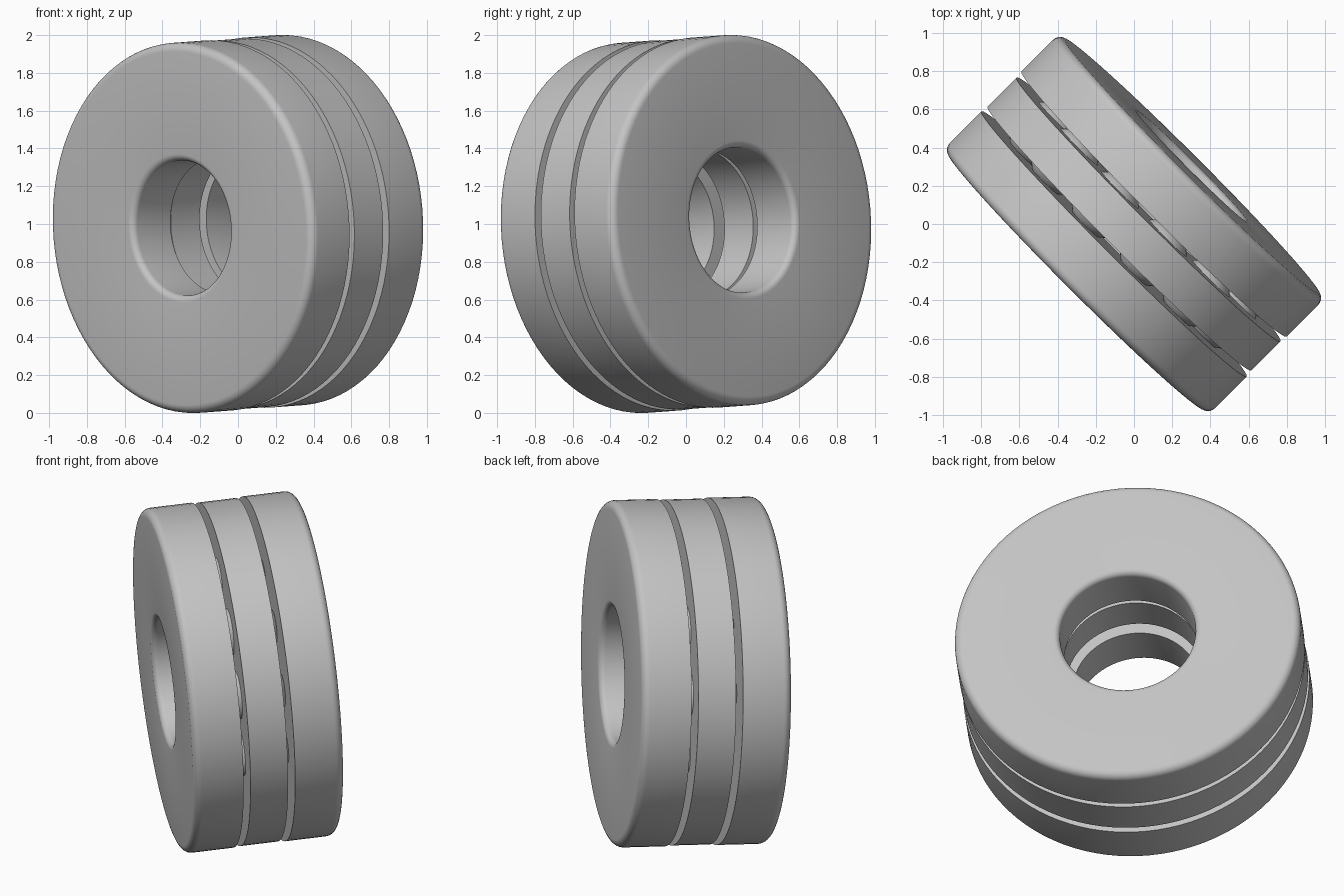
import bpy
import bmesh
from math import sin, cos, pi, radians
from mathutils import Matrix, Vector

cube = bpy.data.objects.get("Cube")
if cube:
    bpy.data.objects.remove(cube)

steel = bpy.data.materials.new("steel grey")
steel.use_nodes = True
colour = (0.55, 0.55, 0.55, 1)
steel.diffuse_color = colour
steel.node_tree.nodes["Principled BSDF"].inputs["Base Color"].default_value = colour

# Bearing axis: runs diagonally to the back left, tilted slightly upward
TILT = radians(3)
axis = Vector((cos(TILT) * cos(pi / 4), cos(TILT) * sin(pi / 4), sin(TILT)))
PLACE = Matrix.Translation((0, 0, 1)) @ axis.to_track_quat("Z", "Y").to_matrix().to_4x4()

OUTER = 0.982
HALF = 0.43        # half of the total thickness
GAP_OUT = 0.148    # inner face of each washer
CAGE = 0.108       # half thickness of the cage


def finish(name, bm):
    bmesh.ops.recalc_face_normals(bm, faces=bm.faces)
    mesh = bpy.data.meshes.new(name)
    bm.to_mesh(mesh)
    bm.free()
    mesh.materials.append(steel)
    obj = bpy.data.objects.new(name, mesh)
    obj.matrix_world = PLACE
    bpy.context.collection.objects.link(obj)
    bpy.ops.object.select_all(action="DESELECT")
    obj.select_set(True)
    bpy.context.view_layer.objects.active = obj
    bpy.ops.object.shade_smooth_by_angle(angle=radians(30))
    return obj


def ring(name, profile, steps=96):
    """Revolve a closed radius/height profile around the bearing axis."""
    bm = bmesh.new()
    loops = []
    for i in range(steps):
        a = 2 * pi * i / steps
        loops.append([bm.verts.new((r * cos(a), r * sin(a), h)) for r, h in profile])
    n = len(profile)
    for i in range(steps):
        p, q = loops[i], loops[(i + 1) % steps]
        for j in range(n):
            k = (j + 1) % n
            bm.faces.new((p[j], q[j], q[k], p[k]))
    return finish(name, bm)


def washer(name, bore, side, fillet=0.045, edge=0.035):
    """Flat washer with both rims of its outward face rounded."""
    arc = [pi / 2 * i / 6 for i in range(7)]
    profile = [(bore, GAP_OUT), (OUTER, GAP_OUT)]
    profile += [(OUTER - fillet + fillet * cos(a), HALF - fillet + fillet * sin(a)) for a in arc]
    profile += [(bore + edge - edge * sin(a), HALF - edge + edge * cos(a)) for a in arc]
    return ring(name, [(r, side * h) for r, h in profile])


washer("front_washer", 0.358, -1)
washer("rear_washer", 0.385, 1)
ring("ball_cage", [(0.395, -CAGE), (0.978, -CAGE), (0.978, CAGE), (0.395, CAGE)])

# Balls held in the cage
bm = bmesh.new()
COUNT = 12
for i in range(COUNT):
    a = 2 * pi * (i + 0.5) / COUNT
    spot = Matrix.Translation((0.69 * cos(a), 0.69 * sin(a), 0))
    bmesh.ops.create_uvsphere(bm, u_segments=24, v_segments=16, radius=0.175, matrix=spot)
finish("balls", bm)
